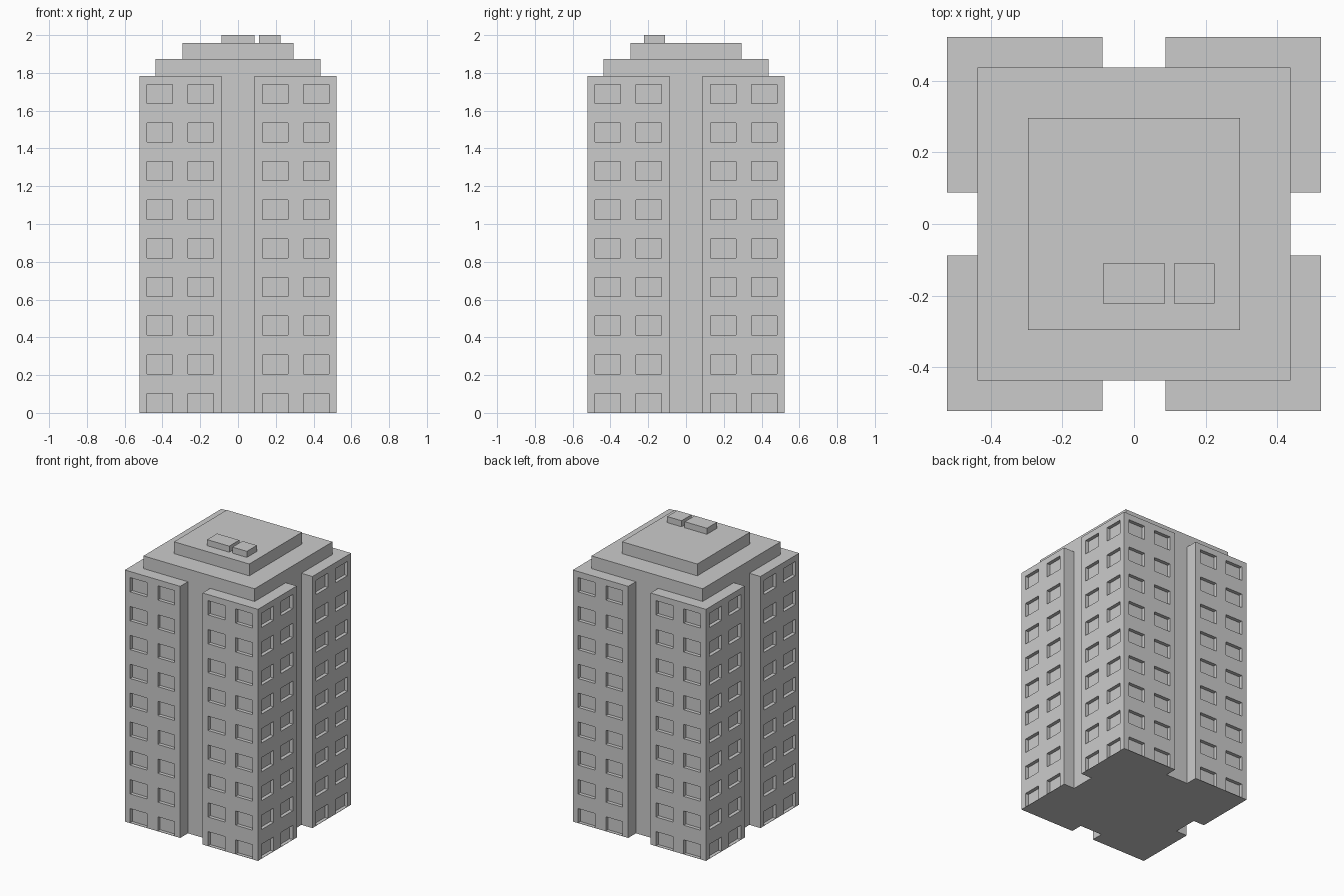
import bpy, bmesh
from mathutils import Matrix, Vector

if "Cube" in bpy.data.objects:
    bpy.data.objects.remove(bpy.data.objects["Cube"])

WALL, CORE, NOTCH = 0.522, 0.436, 0.0875    # half-widths of wings, core, notch
BODY_TOP, TIER_TOP, PENT_TOP, TOP = 1.783, 1.873, 1.957, 2.0
FLOORS, PITCH = 9, 0.2046
SILL, WIN_W, WIN_H, RECESS = 0.002, 0.133, 0.101, 0.025
QUARTERS = [Matrix.Rotation(k * 1.5707963268, 4, 'Z') for k in range(4)]


def finish(name, bm):
    bmesh.ops.recalc_face_normals(bm, faces=bm.faces)
    mesh = bpy.data.meshes.new(name)
    bm.to_mesh(mesh)
    bm.free()
    obj = bpy.data.objects.new(name, mesh)
    bpy.context.collection.objects.link(obj)
    return obj


def add_box(bm, lo, hi, turn=Matrix()):
    lo, hi = Vector(lo), Vector(hi)
    place = Matrix.Translation((lo + hi) / 2) @ Matrix.Diagonal((*(hi - lo), 1))
    bmesh.ops.create_cube(bm, size=1, matrix=turn @ place)


def box(name, lo, hi):
    bm = bmesh.new()
    add_box(bm, lo, hi)
    return finish(name, bm)


# Tower body: one corner of the notched plan, turned four times and extruded
corner = [(NOTCH, -CORE), (NOTCH, -WALL), (WALL, -WALL), (WALL, -NOTCH), (CORE, -NOTCH)]
bm = bmesh.new()
plan = bm.faces.new([bm.verts.new(q @ Vector((x, y, 0))) for q in QUARTERS for x, y in corner])
side = bmesh.ops.extrude_face_region(bm, geom=[plan], use_keep_orig=True)
bmesh.ops.translate(bm, vec=(0, 0, BODY_TOP),
                    verts=[v for v in side['geom'] if isinstance(v, bmesh.types.BMVert)])
tower = finish("tower_body", bm)

# Window recesses: four columns on each of the four sides
bm = bmesh.new()
for q in QUARTERS:
    for x in (-0.414, -0.197, 0.197, 0.414):
        for floor in range(FLOORS):
            z = SILL + floor * PITCH
            add_box(bm, (x - WIN_W / 2, -WALL - 0.05, z),
                    (x + WIN_W / 2, -WALL + RECESS, z + WIN_H), q)
cutter = finish("window_cutter", bm)
cutter.hide_render = True
cutter.hide_set(True)
cut = tower.modifiers.new("windows", 'BOOLEAN')
cut.object = cutter
cut.operation = 'DIFFERENCE'
cut.solver = 'EXACT'

# Stepped roof and rooftop units
box("roof_tier", (-CORE, -CORE, BODY_TOP), (CORE, CORE, TIER_TOP))
box("penthouse", (-0.295, -0.295, TIER_TOP), (0.295, 0.295, PENT_TOP))
box("large_roof_unit", (-0.087, -0.222, PENT_TOP), (0.087, -0.11, TOP))
box("small_roof_unit", (0.112, -0.222, PENT_TOP), (0.225, -0.11, TOP))
